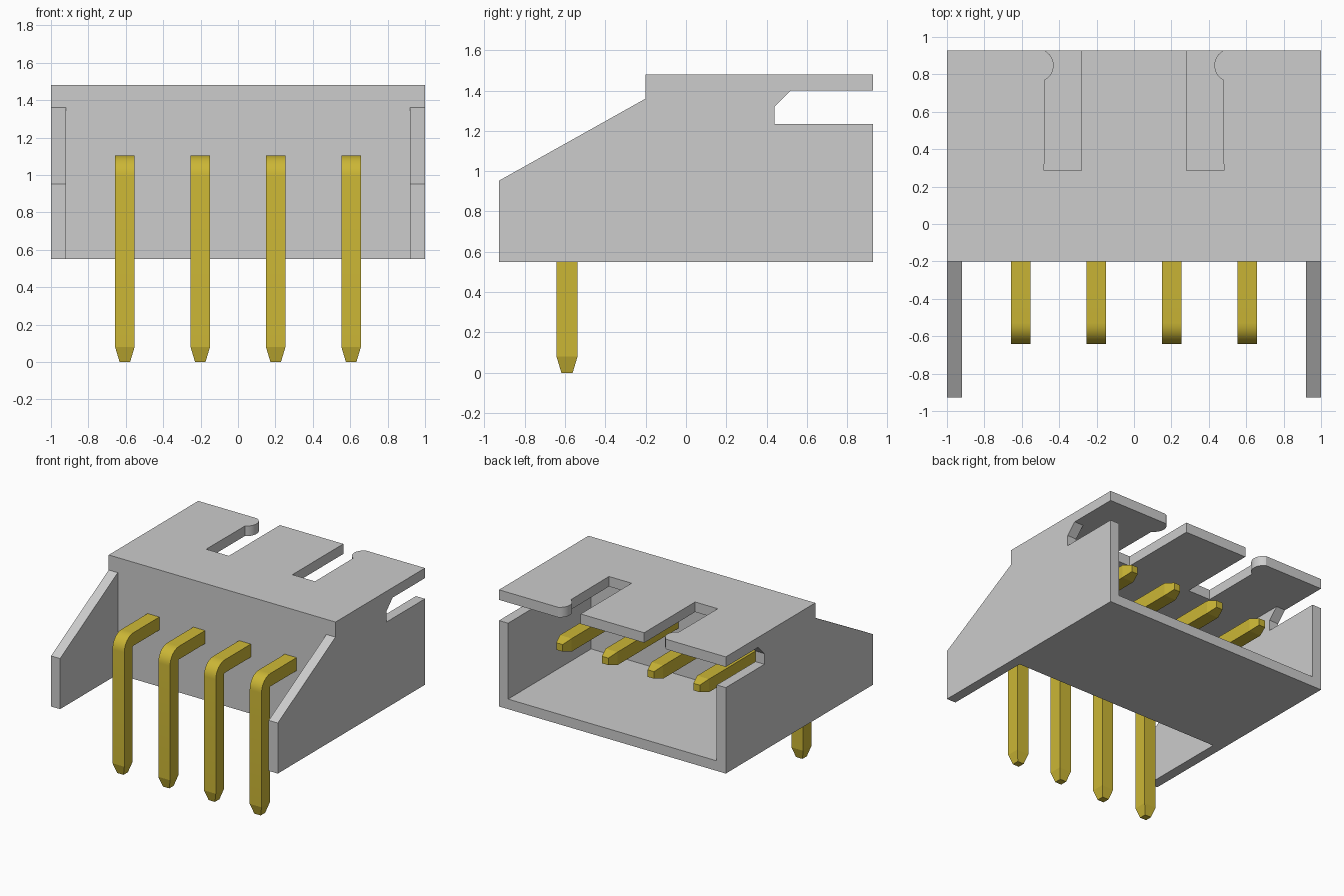
import bpy, bmesh, math
from mathutils import Vector

if "Cube" in bpy.data.objects:
    bpy.data.objects.remove(bpy.data.objects["Cube"])


def material(name, rgb):
    m = bpy.data.materials.new(name)
    m.diffuse_color = (*rgb, 1)
    m.use_nodes = True
    m.node_tree.nodes["Principled BSDF"].inputs["Base Color"].default_value = m.diffuse_color
    return m


GREY = material("grey plastic", (0.604, 0.604, 0.604))
GOLD = material("yellow metal", (0.60, 0.47, 0.036))


def finish(bm, name, mat):
    bmesh.ops.recalc_face_normals(bm, faces=bm.faces)
    me = bpy.data.meshes.new(name)
    bm.to_mesh(me)
    bm.free()
    me.materials.append(mat)
    ob = bpy.data.objects.new(name, me)
    bpy.context.collection.objects.link(ob)
    return ob


def prism(name, outline, lo, hi, axis):
    """Extrude a closed outline: axis 'X' takes (y, z) points, 'Z' takes (x, y)."""
    bm = bmesh.new()
    place = (lambda a, b, t: (t, a, b)) if axis == 'X' else (lambda a, b, t: (a, b, t))
    face = bm.faces.new([bm.verts.new(place(a, b, lo)) for a, b in outline])
    ext = bmesh.ops.extrude_face_region(bm, geom=[face])
    moved = [g for g in ext['geom'] if isinstance(g, bmesh.types.BMVert)]
    bmesh.ops.translate(bm, verts=moved, vec=place(0, 0, hi - lo))
    return finish(bm, name, GREY)


def rect(a0, a1, b0, b1):
    return [(a0, b0), (a1, b0), (a1, b1), (a0, b1)]


# Housing block from its side silhouette
FRONT, BACK, STEP = -0.927, 0.927, -0.2
BOTTOM, TOP, WALL = 0.55, 1.48, 0.08
housing = prism("housing", [(FRONT, BOTTOM), (BACK, BOTTOM), (BACK, TOP),
                            (STEP, TOP), (STEP, 1.36), (FRONT, 0.953)], -1, 1, 'X')

# Cutters: space between the wings, plug cavity, side notches
inner = 1 - WALL
cutters = [
    prism("wing_gap_cutter", rect(-1.2, STEP, 0.4, 1.7), -inner, inner, 'X'),
    prism("cavity_cutter", rect(STEP + WALL, 1.2, BOTTOM + WALL, TOP - WALL), -inner, inner, 'X'),
    prism("notch_cutter", [(0.44, 1.235), (1.2, 1.235), (1.2, 1.4), (0.52, 1.4), (0.44, 1.32)],
          -1.2, 1.2, 'X'),
]

# Latch slots in the roof, each with a rounded bump on its outer edge
for s, side in ((-1, "left"), (1, "right")):
    cx, cy, r = 0.519, 0.848, 0.089
    half = math.asin(0.079 / r)
    bump = []
    for i in range(13):
        a = math.pi + half - 2 * half * i / 12
        bump.append((cx + r * math.cos(a), cy + r * math.sin(a)))
    pts = [(0.28, 1.1), (0.28, 0.285), (0.48, 0.285)] + bump + [(bump[-1][0], 1.1)]
    cutters.append(prism(side + "_slot_cutter", [(s * x, y) for x, y in pts], 1.3, 1.6, 'Z'))

bpy.context.view_layer.objects.active = housing
for c in cutters:
    mod = housing.modifiers.new(c.name, 'BOOLEAN')
    mod.operation, mod.solver, mod.object = 'DIFFERENCE', 'EXACT', c
    bpy.ops.object.modifier_apply(modifier=mod.name)
    bpy.data.objects.remove(c)


# Bent square pins with tapered tips
def pin(name, x):
    h, yv, zh, r = 0.052, -0.59, 1.053, 0.062
    # stations: y, z, direction angle, half width
    path = [(yv, 0, math.pi / 2, 0.028), (yv, 0.08, math.pi / 2, h)]
    for i in range(9):
        a = math.pi / 2 * i / 8
        path.append((yv + r - r * math.cos(a), zh - r + r * math.sin(a), math.pi / 2 - a, h))
    path += [(0.65, zh, 0, h), (0.73, zh, 0, 0.028)]
    bm = bmesh.new()
    rings = []
    for y, z, a, w in path:
        n = Vector((0, -math.sin(a), math.cos(a))) * w
        rings.append([bm.verts.new(Vector((x + sx * w, y, z)) + n * sn)
                      for sx, sn in ((-1, -1), (1, -1), (1, 1), (-1, 1))])
    for p, q in zip(rings, rings[1:]):
        for k in range(4):
            j = (k + 1) % 4
            bm.faces.new((p[k], p[j], q[j], q[k]))
    bm.faces.new(rings[0])
    bm.faces.new(rings[-1])
    return finish(bm, name, GOLD)


parts = [housing] + [pin(f"pin_{i + 1}", -0.605 + 0.4033 * i) for i in range(4)]

# Smooth the bends and bumps, keep the corners sharp
for ob in parts:
    bpy.ops.object.select_all(action='DESELECT')
    ob.select_set(True)
    bpy.context.view_layer.objects.active = ob
    bpy.ops.object.shade_smooth_by_angle(angle=math.radians(15))
